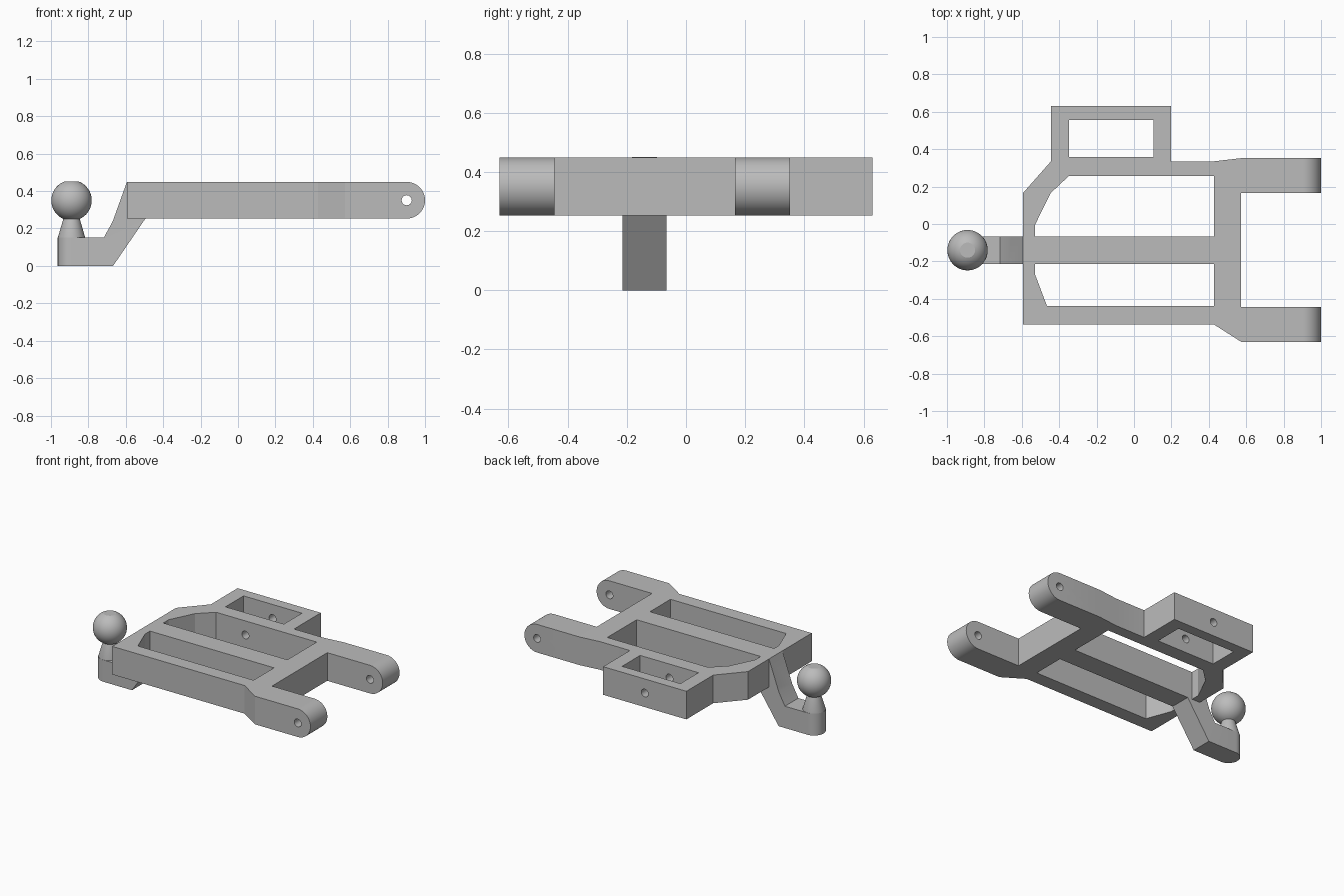
import bpy
import bmesh
import math
from mathutils import Matrix

if "Cube" in bpy.data.objects:
    bpy.data.objects.remove(bpy.data.objects["Cube"])

grey = bpy.data.materials.new("plain grey")
grey.use_nodes = True
colour = (0.5, 0.5, 0.5, 1)
grey.diffuse_color = colour
grey.node_tree.nodes["Principled BSDF"].inputs["Base Color"].default_value = colour


def make_object(name, bm):
    bmesh.ops.recalc_face_normals(bm, faces=bm.faces)
    mesh = bpy.data.meshes.new(name)
    bm.to_mesh(mesh)
    bm.free()
    mesh.materials.append(grey)
    ob = bpy.data.objects.new(name, mesh)
    bpy.context.collection.objects.link(ob)
    return ob


def prism(name, points, low, high, axis="z"):
    """Extrude a flat outline along z (points are x, y) or y (points are x, z)."""
    bm = bmesh.new()
    place = (lambda a, b: (a, b, low)) if axis == "z" else (lambda a, b: (a, low, b))
    face = bm.faces.new([bm.verts.new(place(a, b)) for a, b in points])
    moved = bmesh.ops.extrude_face_region(bm, geom=[face])["geom"]
    step = (0, 0, high - low) if axis == "z" else (0, high - low, 0)
    bmesh.ops.translate(bm, vec=step, verts=[v for v in moved if isinstance(v, bmesh.types.BMVert)])
    return make_object(name, bm)


def lathe(name, profile, x, y, steps=48):
    """Spin a radius/height profile around an upright axis."""
    bm = bmesh.new()
    verts = [bm.verts.new((r, 0, z)) for r, z in profile]
    edges = [bm.edges.new(pair) for pair in zip(verts, verts[1:])]
    bmesh.ops.spin(bm, geom=verts + edges, axis=(0, 0, 1), cent=(0, 0, 0),
                   angle=math.tau, steps=steps)
    bmesh.ops.remove_doubles(bm, verts=bm.verts, dist=0.0001)
    bmesh.ops.translate(bm, vec=(x, y, 0), verts=bm.verts)
    return make_object(name, bm)


def arc(cx, cy, r, start, end, steps):
    angles = [math.radians(start + (end - start) * i / steps) for i in range(steps + 1)]
    return [(cx + r * math.cos(a), cy + r * math.sin(a)) for a in angles]


def combine(ob, tool, operation):
    """Apply a boolean, then discard the helper."""
    tool.hide_render = True
    mod = ob.modifiers.new("cut", "BOOLEAN")
    mod.operation, mod.solver, mod.object = operation, "EXACT", tool
    bpy.context.view_layer.objects.active = ob
    bpy.ops.object.modifier_apply(modifier=mod.name)
    bpy.data.objects.remove(tool)


bottom, top = 0.253, 0.449
middle, radius = (bottom + top) / 2, (top - bottom) / 2
beam_y = -0.14

# Frame plate with two arms and a side box
frame = prism("frame", [
    (-0.594, -0.537), (0.427, -0.537), (0.573, -0.63), (1.1, -0.63), (1.1, -0.444),
    (0.573, -0.444), (0.573, 0.165), (1.1, 0.165), (1.1, 0.352), (0.573, 0.352),
    (0.427, 0.335), (0.198, 0.335), (0.198, 0.63), (-0.444, 0.63), (-0.444, 0.335),
    (-0.594, 0.165)], bottom - 0.1, top + 0.1)

# Rounded arm ends and plate thickness
side = [(-0.7, bottom)] + arc(1 - radius, middle, radius, -90, 90, 24) + [(-0.7, top)]
combine(frame, prism("side_shape", side, -0.8, 0.8, "y"), "INTERSECT")

# Openings: back bay, front bay and side box
openings = [
    [(-0.53, -0.066), (0.427, -0.066), (0.427, 0.257), (-0.348, 0.257),
     (-0.446, 0.165), (-0.53, -0.006)],
    [(-0.53, -0.213), (-0.53, -0.267), (-0.465, -0.439), (0.427, -0.439), (0.427, -0.213)],
    [(-0.347, 0.358), (0.103, 0.358), (0.103, 0.557), (-0.347, 0.557)],
]
for points in openings:
    combine(frame, prism("opening", points, 0, 0.7), "DIFFERENCE")

# Pin holes through the arms and the box walls
for x, low, high in ((1 - radius, -0.8, 0.8), (-0.123, 0.1, 0.8)):
    hole = prism("pin_hole", arc(x, middle, 0.027, 0, 345, 23), low, high, "y")
    combine(frame, hole, "DIFFERENCE")

# Bent tongue, with its end rounded in plan
ball_x, half = -0.89, 0.074
tongue = prism("tongue", [
    (-0.594, top), (-0.67, 0.238), (-0.717, 0.152), (-1, 0.152), (-1, 0), (-0.668, 0),
    (-0.495, bottom), (-0.56, bottom + 0.02)], beam_y - half, beam_y + half, "y")
plan = [(-0.4, beam_y + half)] + arc(ball_x, beam_y, half, 90, 270, 24) + [(-0.4, beam_y - half)]
combine(tongue, prism("tongue_plan", plan, -0.1, 0.6), "INTERSECT")

# Flared neck and ball with a flat top
ball = [(0.108 * math.cos(a), 0.35 + 0.108 * math.sin(a))
        for a in (math.radians(-66 + 134 * i / 24) for i in range(25))]
hitch = lathe("ball_and_neck", [(0, 0.14), (0.073, 0.14), (0.073, 0.152)] + ball
              + [(0, ball[-1][1])], ball_x, beam_y)

# Smooth the round surfaces and keep the edges sharp
for ob in (frame, tongue, hitch):
    bpy.ops.object.select_all(action="DESELECT")
    ob.select_set(True)
    bpy.context.view_layer.objects.active = ob
    bpy.ops.object.shade_smooth_by_angle(angle=math.radians(20))
